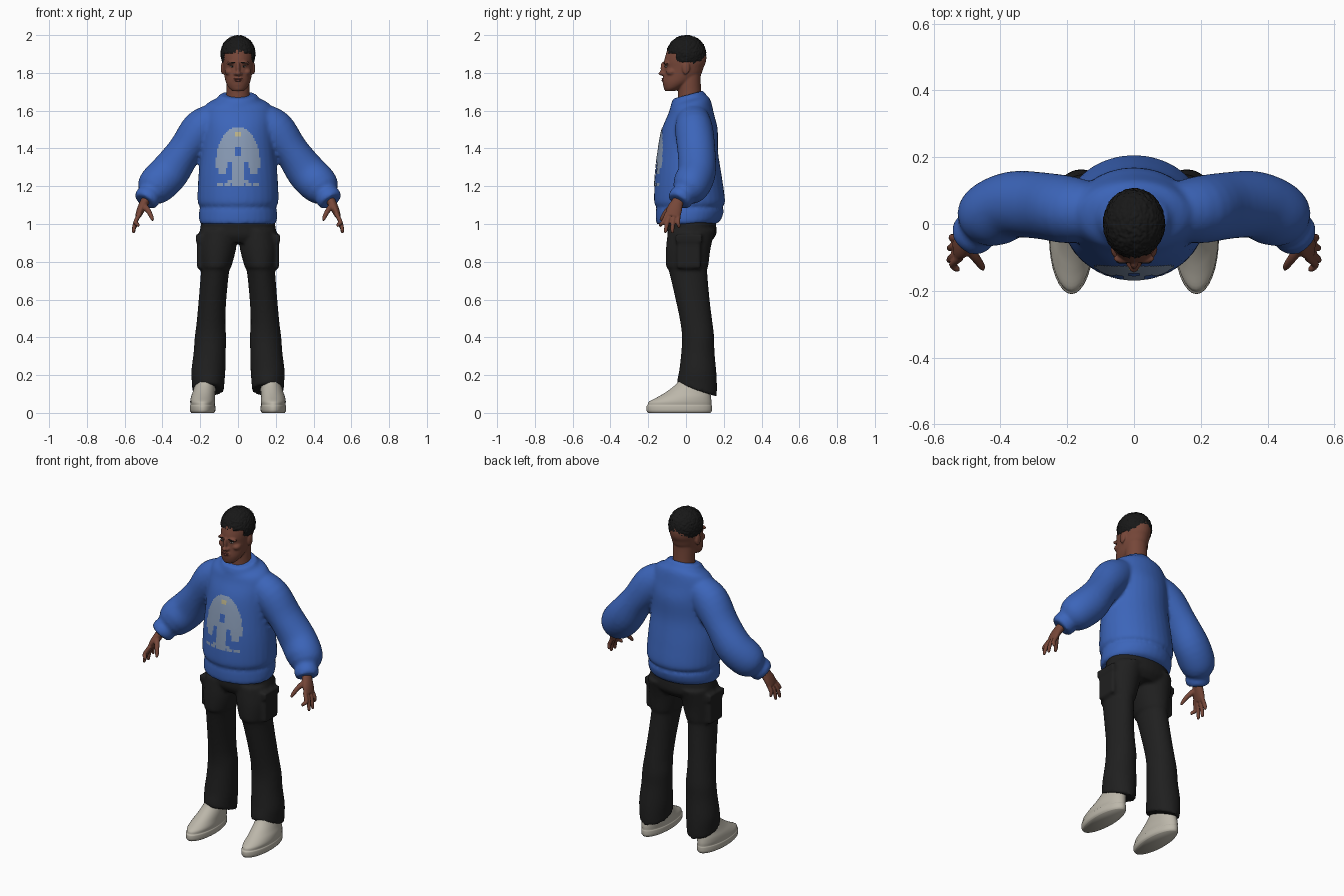
import bpy, bmesh, math
from mathutils import Vector, Matrix, noise
from mathutils.bvhtree import BVHTree

old = bpy.data.objects.get("Cube")
if old:
    bpy.data.objects.remove(old, do_unlink=True)


def material(name, *rgb):
    m = bpy.data.materials.new(name)
    m.use_nodes = True
    m.diffuse_color = (*rgb, 1)
    m.node_tree.nodes["Principled BSDF"].inputs["Base Color"].default_value = (*rgb, 1)
    return m


BLUE = material("sweater blue", .045, .13, .49)
BLACK = material("trouser black", .014, .014, .014)
SKIN = material("skin brown", .18, .062, .04)
HAIR = material("hair black", .009, .009, .009)
SHOE = material("shoe cream", .5, .47, .4)
PRINT = material("print pale blue", .25, .33, .47)
YELLOW = material("print pale yellow", .5, .45, .25)
LIP = material("lip brown", .15, .045, .035)
EYE = material("eye white", .4, .36, .33)


def resample(rings, steps=4):
    """Smooth the ring list with a Catmull-Rom spline."""
    pts = [Vector(tuple(r) + (0,) * (6 - len(r))) for r in rings]
    out = []
    for i in range(len(pts) - 1):
        a, b, c, d = pts[max(i - 1, 0)], pts[i], pts[i + 1], pts[min(i + 2, len(pts) - 1)]
        for k in range(steps):
            t = k / steps
            out.append(b + (c - a) * (t / 2) + (a * 2 - b * 5 + c * 4 - d) * (t * t / 2)
                       + (b * 3 - a - c * 3 + d) * (t ** 3 / 2))
    return out + [pts[-1]]


def loft(bm, rings, side=1, tube=False, n=32):
    """Rings are (x, y, z, radius a, radius b, slope); a tube turns them along its path."""
    rings = resample(rings)
    mids = [Vector((r[0] * side, r[1], r[2])) for r in rings]
    loops = []
    for i, r in enumerate(rings):
        u, v = Vector((1, 0, 0)), Vector((0, 1, r[5]))
        if tube:
            t = (mids[min(i + 1, len(mids) - 1)] - mids[max(i - 1, 0)]).normalized()
            v = (Vector((0, 1, 0)) - t * t.y).normalized()
            u = v.cross(t)
        angles = [math.tau * k / n for k in range(n)]
        loops.append([bm.verts.new(mids[i] + u * (r[3] * math.cos(g)) + v * (r[4] * math.sin(g)))
                      for g in angles])
    faces = [bm.faces.new(loops[0][::-1]), bm.faces.new(loops[-1])]
    for p, q in zip(loops, loops[1:]):
        faces += [bm.faces.new((p[k], p[(k + 1) % n], q[(k + 1) % n], q[k])) for k in range(n)]
    bmesh.ops.recalc_face_normals(bm, faces=faces)


def ball(bm, loc, size, tilt=0):
    m = Matrix.Translation(loc) @ Matrix.Rotation(tilt, 4, 'Y') @ Matrix.Diagonal((*size, 1))
    bmesh.ops.create_icosphere(bm, subdivisions=3, radius=1, matrix=m)


def finish(name, bm, mat, voxel=0, relax=3):
    me = bpy.data.meshes.new(name)
    bm.to_mesh(me)
    bm.free()
    me.materials.append(mat)
    for p in me.polygons:
        p.use_smooth = True
    ob = bpy.data.objects.new(name, me)
    bpy.context.collection.objects.link(ob)
    if voxel:
        r = ob.modifiers.new("fuse", 'REMESH')
        r.mode, r.voxel_size, r.use_smooth_shade = 'VOXEL', voxel, True
        s = ob.modifiers.new("relax", 'SMOOTH')
        s.factor, s.iterations = .5, relax
    return ob


# Sweater: body with hem band and collar, fused with the sleeves and cuffs
bm = bmesh.new()
loft(bm, [(0, .0, 1.0, .197, .155), (0, .012, 1.02, .206, .172), (0, .02, 1.07, .206, .18),
          (0, .018, 1.09, .2, .174), (0, .019, 1.12, .214, .188), (0, .013, 1.25, .21, .177),
          (0, .01, 1.38, .196, .16), (0, .02, 1.5, .19, .148), (0, .027, 1.58, .19, .122),
          (0, .023, 1.635, .165, .107, .2), (0, .017, 1.66, .115, .09, .25)])
loft(bm, [(0, .015, 1.63, .118, .1, .25), (0, .013, 1.66, .112, .092, .27),
          (0, .012, 1.685, .098, .08, .27)])
for s in (1, -1):
    loft(bm, [(.1, .035, 1.575, .075, .08), (.19, .042, 1.505, .105, .1),
              (.28, .055, 1.39, .092, .1), (.36, .058, 1.278, .104, .1),
              (.425, .03, 1.21, .103, .1), (.453, .004, 1.175, .088, .085),
              (.467, -.012, 1.157, .066, .064), (.48, -.027, 1.138, .069, .067),
              (.493, -.04, 1.118, .06, .06)], s, True)
sweater = finish("sweater", bm, BLUE, .011, 3)

# Cargo trousers: hips, legs with a step at the thigh, side pockets
bm = bmesh.new()
loft(bm, [(0, .02, 1.06, .185, .13), (0, .03, .99, .198, .13), (0, .03, .94, .2, .128),
          (0, .025, .9, .15, .1)])
for s in (1, -1):
    loft(bm, [(.1, .03, .97, .1, .125), (.11, .012, .87, .1, .118), (.118, .006, .775, .083, .112),
              (.121, .01, .755, .075, .102), (.135, .035, .6, .073, .09), (.143, .055, .48, .076, .085),
              (.146, .064, .4, .083, .085), (.15, .063, .32, .085, .088), (.157, .063, .22, .09, .098, -.1),
              (.158, .06, .16, .086, .104, -.25), (.158, .057, .12, .084, .105, -.32)], s)
    for z, h, w in ((.84, .15, .125), (.925, .04, .14)):
        bmesh.ops.create_cube(bm, size=1, matrix=Matrix.Translation((s * .192, .015, z))
                              @ Matrix.Diagonal((.05 if h > .1 else .06, w, h, 1)))
finish("cargo_trousers", bm, BLACK, .01, 2)

# Shoes
for s, side in ((1, "left"), (-1, "right")):
    bm = bmesh.new()
    loft(bm, [(.187, -.035, 0, .06, .165), (.187, -.036, .012, .067, .173), (.187, -.036, .035, .067, .173),
              (.187, -.034, .042, .064, .169), (.187, -.03, .06, .066, .165), (.185, -.008, .085, .064, .14),
              (.18, .012, .11, .06, .118), (.175, .035, .145, .055, .095), (.172, .045, .175, .05, .08)], s)
    finish(side + "_shoe", bm, SHOE)

# Hands: palm, four fingers and thumb
fingers = [(-.1, .53, -.135, .985), (-.082, .553, -.108, .953), (-.06, .552, -.072, .952), (-.04, .543, -.038, .978)]
for s, side in ((1, "left"), (-1, "right")):
    bm = bmesh.new()
    loft(bm, [(.475, -.025, 1.15, .026, .03), (.495, -.045, 1.115, .024, .032),
              (.515, -.062, 1.075, .021, .041), (.53, -.071, 1.04, .015, .04)], s, True)
    for y, tx, ty, tz in fingers:
        loft(bm, [(.52, y, 1.055, .012, .012), (.543, (y + ty) / 2 - .003, 1.01, .0115, .0115),
                  (tx, ty, tz + .012, .0095, .0095), (tx - .002, ty, tz, .005, .005)], s, True, 12)
    loft(bm, [(.5, -.065, 1.1, .018, .018), (.475, -.1, 1.07, .014, .014),
              (.457, -.125, 1.035, .011, .011), (.452, -.135, 1.018, .006, .006)], s, True, 12)
    finish(side + "_hand", bm, SKIN, .0045, 2)

# Head: face, neck, nose, brow ridge, cheeks and ears
bm = bmesh.new()
loft(bm, [(0, -.085, 1.703, .028, .025), (0, -.07, 1.72, .048, .047), (0, -.045, 1.75, .064, .078),
          (0, -.02, 1.79, .073, .098), (0, -.01, 1.83, .078, .104), (0, -.005, 1.86, .081, .111),
          (0, 0, 1.9, .081, .106), (0, 0, 1.95, .068, .085), (0, 0, 1.98, .03, .04)])
loft(bm, [(0, .025, 1.6, .075, .07), (0, .02, 1.68, .063, .062), (0, .018, 1.76, .062, .06),
          (0, .02, 1.82, .06, .06)])
ball(bm, (0, -.122, 1.825), (.011, .013, .036))
ball(bm, (0, -.128, 1.797), (.015, .018, .012))
ball(bm, (0, -.112, 1.763), (.03, .014, .02))
ball(bm, (0, -.104, 1.72), (.022, .014, .014))
for s in (1, -1):
    ball(bm, (s * .014, -.118, 1.795), (.01, .012, .009))
    ball(bm, (s * .032, -.104, 1.853), (.03, .014, .01), s * .1)
    ball(bm, (s * .046, -.075, 1.805), (.024, .03, .02))
    ball(bm, (s * .082, .0, 1.825), (.009, .021, .034))
finish("head", bm, SKIN, .005, 3)

# Lips, eyes, pupils and eyebrows
bm = bmesh.new()
ball(bm, (0, -.122, 1.769), (.023, .007, .005))
ball(bm, (0, -.121, 1.76), (.02, .008, .006))
finish("lips", bm, LIP)
whites, darks = bmesh.new(), bmesh.new()
for s in (1, -1):
    ball(whites, (s * .031, -.105, 1.834), (.013, .006, .0045))
    ball(darks, (s * .031, -.109, 1.834), (.005, .004, .0045))
    ball(darks, (s * .033, -.113, 1.853), (.02, .006, .004), s * .12)
finish("eye_whites", whites, EYE)
finish("pupils_and_eyebrows", darks, HAIR)

# Curly hair cap: lumpy shell, tucked under the scalp below the hairline
bm = bmesh.new()
bmesh.ops.create_icosphere(bm, subdivisions=6, radius=1)
centre = Vector((0, .002, 1.9))
for v in bm.verts:
    d = v.co.copy()
    lump = noise.noise(d * 9) * .035 + noise.noise(d * 19) * .025
    p = centre + Vector((d.x * .092, d.y * .104, d.z * .099)) * (1 + lump)
    if p.y < -.055:
        line = 1.9
    elif p.y < -.015:
        line = 1.83
    elif p.y < .025:
        line = 1.855
    else:
        line = 1.8
    if p.z < line:
        p = centre + (p - centre) * .72
    v.co = p
finish("curly_hair", bm, HAIR)


# Chest print: small square cells laid on the sweater front
def printed(x, z):
    x = abs(x)
    if z < 1.218:
        return x < .11 and int(x * 100) % 4 != 3
    if z < 1.235:
        return x < .06
    if z < 1.3:
        return x < .03 or (z > 1.265 and .06 < x < .108)
    if x < .016 and 1.36 < z < 1.41:
        return False
    if z < 1.33 and .035 < x < .055:
        return False
    return x < .118 * math.sqrt(max(0, 1 - ((z - 1.32) / .195) ** 2))


tree = BVHTree.FromObject(sweater, bpy.context.evaluated_depsgraph_get())
bm = bmesh.new()
cell, corners = .008, {}


def corner(i, k):
    if (i, k) not in corners:
        x, z = i * cell, 1.2 + k * cell
        hit = tree.ray_cast(Vector((x, -1, z)), Vector((0, 1, 0)))[0]
        corners[i, k] = bm.verts.new((x, (hit.y if hit else -.15) - .003, z))
    return corners[i, k]


for i in range(-16, 16):
    for k in range(40):
        x, z = (i + .5) * cell, 1.2 + (k + .5) * cell
        if printed(x, z):
            f = bm.faces.new([corner(i, k), corner(i + 1, k), corner(i + 1, k + 1), corner(i, k + 1)])
            f.material_index = int(abs(x) < .014 and 1.465 < z < 1.49)
chest = finish("chest_print", bm, PRINT)
chest.data.materials.append(YELLOW)
